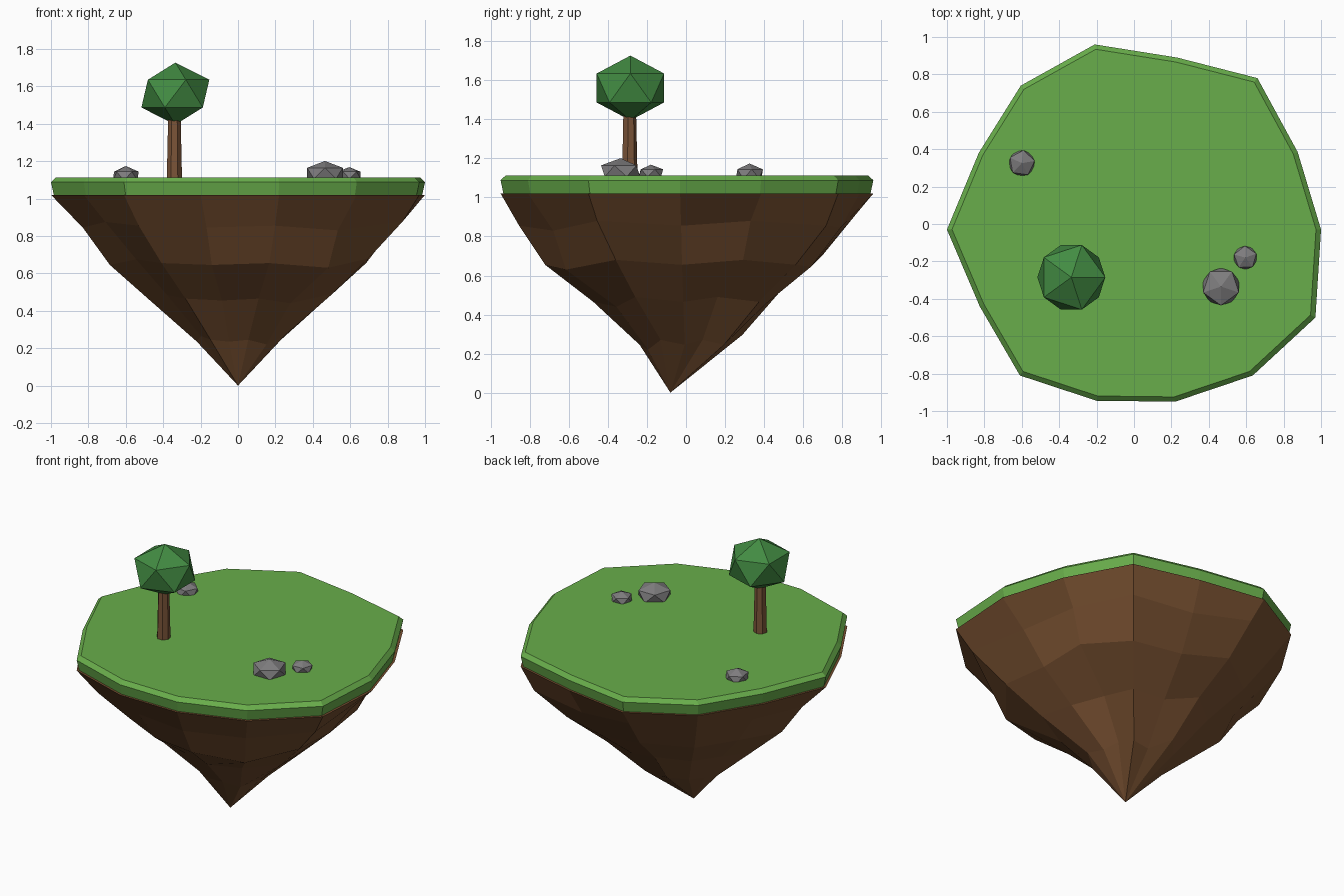
import bpy, bmesh, math
from mathutils import Matrix

if "Cube" in bpy.data.objects:
    bpy.data.objects.remove(bpy.data.objects["Cube"])


def material(name, rgb):
    m = bpy.data.materials.new(name)
    m.diffuse_color = (*rgb, 1)
    m.use_nodes = True
    m.node_tree.nodes["Principled BSDF"].inputs["Base Color"].default_value = m.diffuse_color
    return m


GRASS = material("grass green", (0.14, 0.42, 0.07))
SOIL = material("soil brown", (0.185, 0.08, 0.03))
BARK = material("bark brown", (0.20, 0.09, 0.04))
LEAF = material("leaf green", (0.055, 0.26, 0.055))
STONE = material("stone grey", (0.21, 0.205, 0.21))


def finish(name, bm, mat):
    bmesh.ops.recalc_face_normals(bm, faces=bm.faces[:])
    mesh = bpy.data.meshes.new(name)
    bm.to_mesh(mesh)
    bm.free()
    mesh.materials.append(mat)
    obj = bpy.data.objects.new(name, mesh)
    bpy.context.collection.objects.link(obj)
    return obj


def bridge(bm, a, b):
    n = len(a)
    for i in range(n):
        j = (i + 1) % n
        bm.faces.new((a[i], a[j], b[j], b[i]))


# Uneven 14-sided shoreline shared by the turf and the rock below it
OUTLINE = [(-.21, .96), (.23, .89), (.66, .78), (.875, .385), (1, -.03),
           (.97, -.5), (.635, -.81), (.22, -.95), (-.2, -.945), (-.61, -.81),
           (-.825, -.44), (-1, -.03), (-.83, .38), (-.605, .74)]

# Turf slab with a bevelled top rim
bm = bmesh.new()
rings = [[bm.verts.new((x * s, y * s, z)) for x, y in OUTLINE]
         for s, z in ((.985, 1.02), (1, 1.088), (.973, 1.113))]
for a, b in zip(rings, rings[1:]):
    bridge(bm, a, b)
bm.faces.new(rings[0])
bm.faces.new(rings[-1])
finish("grass_top", bm, GRASS)

# Hanging rock: each ring shrinks the shoreline by its own factor per spoke
LEVELS = [
    (1.02, [1] * 14),
    (.855, [.90, .89, .92, .86, .84, .91, .84, .90, .84, .87, .86, .83, .86, .88]),
    (.655, [.73, .72, .72, .76, .685, .72, .76, .76, .70, .67, .66, .685, .68, .70]),
    (.465, [.50, .46, .48, .42, .475, .52, .44, .50, .43, .46, .46, .47, .46, .47]),
    (.245, [.30, .21, .25, .22, .23, .26, .24, .25, .24, .24, .24, .22, .24, .25]),
]
LIFT = [.05, -.01, 0, .025, 0, .025, -.025, 0, -.01, 0, .02, -.01, .01, .02]
bm = bmesh.new()
rings = []
for k, (z, factors) in enumerate(LEVELS):
    rings.append([bm.verts.new((x * f, y * f, z + (d if k else 0)))
                  for (x, y), f, d in zip(OUTLINE, factors, LIFT)])
for a, b in zip(rings, rings[1:]):
    bridge(bm, a, b)
bm.faces.new(rings[0])
tip = bm.verts.new((0, -.08, 0))
for i in range(14):
    bm.faces.new((rings[-1][i], rings[-1][(i + 1) % 14], tip))
finish("hanging_rock", bm, SOIL)

# Tree trunk
bm = bmesh.new()
bmesh.ops.create_cone(bm, cap_ends=True, segments=7, radius1=.042, radius2=.034,
                      depth=.36, matrix=Matrix.Translation((-.34, -.29, 1.27)))
finish("tree_trunk", bm, BARK)


# Faceted lumps: tree crown and stones
def lump(name, centre, radius, half_height, turn, mat):
    bm = bmesh.new()
    bmesh.ops.create_icosphere(
        bm, subdivisions=1, radius=1,
        matrix=Matrix.Translation(centre) @ Matrix.Rotation(math.radians(turn), 4, 'Z')
        @ Matrix.Diagonal((radius, radius, half_height, 1)))
    finish(name, bm, mat)


lump("tree_crown", (-.335, -.285, 1.561), .203, .166, 0, LEAF)
lump("stone_large", (.465, -.335, 1.135), .112, .066, -18, STONE)
lump("stone_small", (.595, -.18, 1.125), .07, .043, 20, STONE)
lump("stone_left", (-.6, .325, 1.12), .078, .054, 10, STONE)
